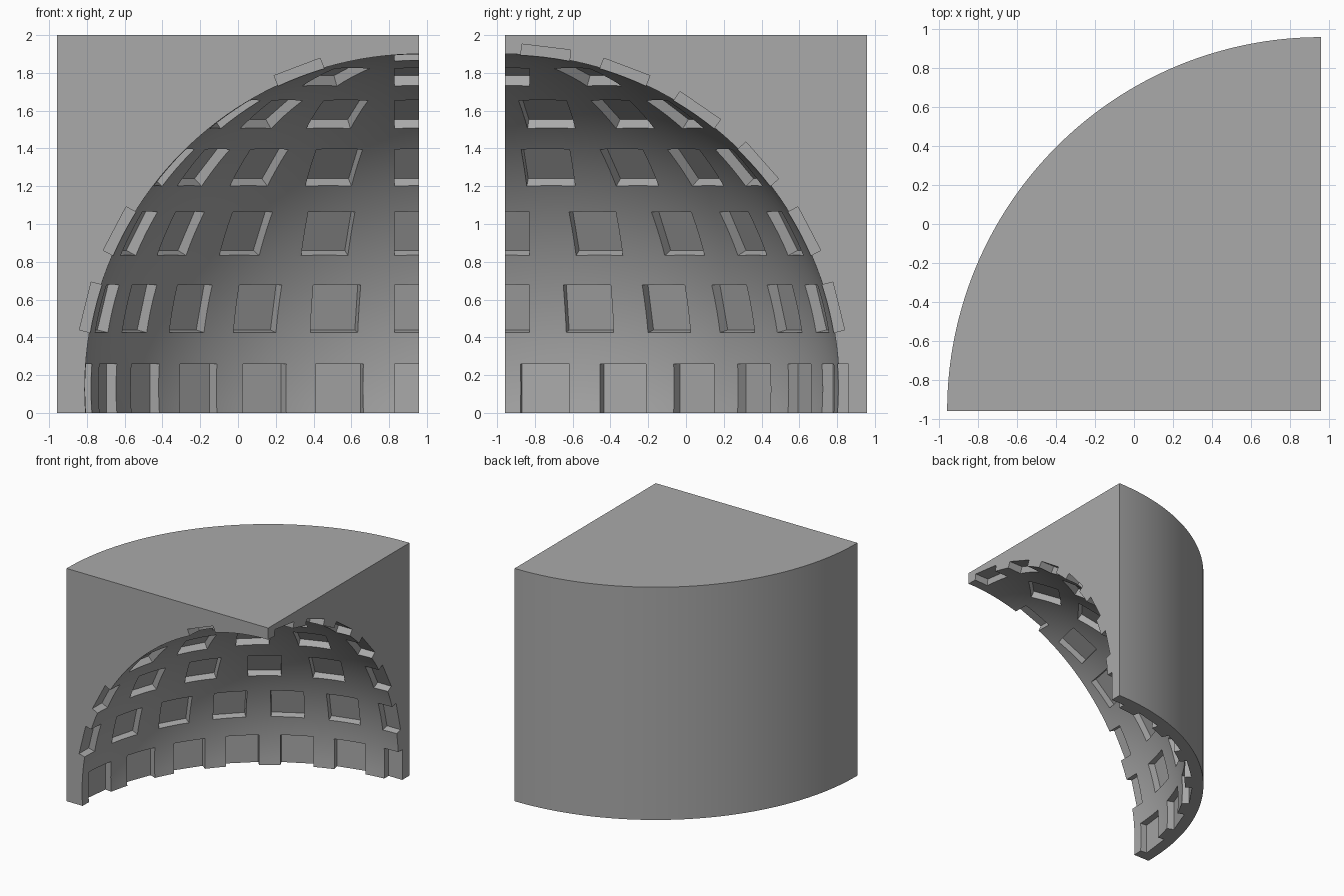
import bpy, bmesh, math
from mathutils import Matrix, Vector

if "Cube" in bpy.data.objects:
    bpy.data.objects.remove(bpy.data.objects["Cube"])

R_OUT, R_IN, H, ZC = 1.917, 1.77, 2.0, 0.13   # drum, dome, height, dome centre height
AXIS = Vector((R_OUT / 2, -R_OUT / 2, 0))     # dome axis at the front right corner
SEG, ARC = 64, 48
STEP = math.pi / 13                           # angle between coffer rows

gray = bpy.data.materials.new("plaster gray")
gray.diffuse_color = (0.4, 0.4, 0.4, 1)
gray.use_nodes = True
gray.node_tree.nodes["Principled BSDF"].inputs["Base Color"].default_value = gray.diffuse_color


def make_object(name, bm):
    bmesh.ops.recalc_face_normals(bm, faces=bm.faces)
    me = bpy.data.meshes.new(name)
    bm.to_mesh(me)
    bm.free()
    me.materials.append(gray)
    ob = bpy.data.objects.new(name, me)
    bpy.context.collection.objects.link(ob)
    return ob


# Quarter drum with a dome hollow: profile swept 90 degrees about the axis
low = -math.asin(ZC / R_IN)
profile = [(0, H), (R_OUT, H), (R_OUT, 0)]
for i in range(ARC + 1):
    a = low + (math.pi / 2 - low) * i / ARC
    profile.append((max(0, R_IN * math.cos(a)), ZC + R_IN * math.sin(a)))
profile[-1] = (0, ZC + R_IN)

bm = bmesh.new()
axis_verts = {i: bm.verts.new(AXIS + Vector((0, 0, z)))
              for i, (r, z) in enumerate(profile) if r == 0}
rings = []
for k in range(SEG + 1):
    t = math.pi / 2 * k / SEG
    rings.append([axis_verts.get(i) or bm.verts.new(
        AXIS + Vector((-r * math.sin(t), r * math.cos(t), z)))
        for i, (r, z) in enumerate(profile)])
for a, b in zip(rings, rings[1:]):
    for i in range(len(profile) - 1):
        bm.faces.new(list(dict.fromkeys((a[i], a[i + 1], b[i + 1], b[i]))))
bm.faces.new(rings[0])
bm.faces.new(rings[-1])
dome = make_object("coffered_dome_quarter", bm)

# Coffers: square boxes in rows, facing the dome centre
bm = bmesh.new()
near, far, size = 1.68, 1.82, 0.26
for row, count in enumerate((26, 24, 20, 18, 14, 8, 2)):
    for n in range(count // 4 + 1):
        az = math.tau * n / count
        extra = 0.05 if row == 0 else 0       # bottom row runs out through the base
        m = (Matrix.Translation(AXIS + Vector((0, 0, ZC)))
             @ Matrix.Rotation(az, 4, 'Z') @ Matrix.Rotation(row * STEP, 4, 'X')
             @ Matrix.Translation((0, (near + far) / 2, -extra / 2))
             @ Matrix.Diagonal((size, far - near, size + extra, 1)))
        bmesh.ops.create_cube(bm, size=1, matrix=m)
cutter = make_object("coffer_cutter", bm)
cutter.hide_render = True

# Cut the coffers and bake the result
mod = dome.modifiers.new("coffers", 'BOOLEAN')
mod.operation, mod.solver, mod.object = 'DIFFERENCE', 'EXACT', cutter
bpy.context.view_layer.objects.active = dome
dome.select_set(True)
bpy.ops.object.modifier_apply(modifier=mod.name)
bpy.data.objects.remove(cutter)
bpy.ops.object.shade_smooth_by_angle(angle=math.radians(20))
